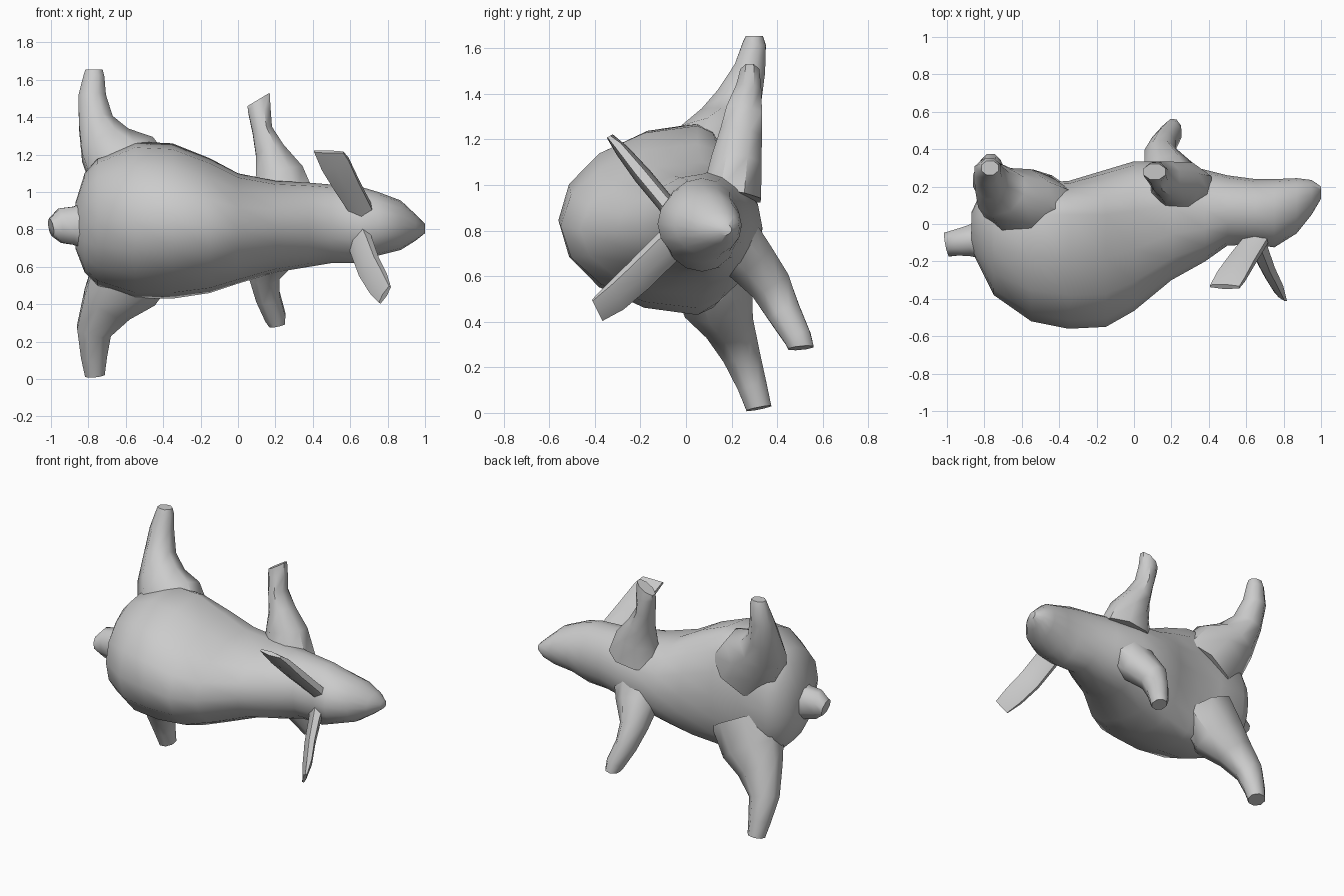
import bpy, bmesh, math
from mathutils import Vector


def loft(name, rings):
    """Skin a list of equal-length point rings and cap both ends."""
    bm = bmesh.new()
    vs = [[bm.verts.new(p) for p in r] for r in rings]
    n = len(vs[0])
    for a, b in zip(vs, vs[1:]):
        for i in range(n):
            j = (i + 1) % n
            bm.faces.new((a[i], a[j], b[j], b[i]))
    bm.faces.new(vs[0])
    bm.faces.new(vs[-1])
    bmesh.ops.recalc_face_normals(bm, faces=bm.faces)
    me = bpy.data.meshes.new(name)
    bm.to_mesh(me)
    bm.free()
    ob = bpy.data.objects.new(name, me)
    bpy.context.collection.objects.link(ob)
    bpy.ops.object.select_all(action='DESELECT')
    ob.select_set(True)
    bpy.context.view_layer.objects.active = ob
    bpy.ops.object.shade_smooth_by_angle(angle=math.radians(50))
    return ob


def limb(name, path, wide, sides=8, end=None):
    """Tube along (x, y, z, half width, half depth); `wide` is the width direction."""
    pts = [Vector(p[:3]) for p in path]
    rings = []
    for k, p in enumerate(path):
        t = (pts[min(k + 1, len(pts) - 1)] - pts[max(k - 1, 0)]).normalized()
        if end and k == len(path) - 1:
            t = Vector(end).normalized()      # angled cut at the tip
        u = Vector(wide)
        u = (u - t * u.dot(t)).normalized()
        v = t.cross(u)
        rings.append([pts[k] + u * p[3] * math.cos(a) + v * p[4] * math.sin(a)
                      for a in (2 * math.pi * (i + .5) / sides for i in range(sides))])
    return loft(name, rings)


# body, neck and head: x, back y, belly y, widest y, low z, high z
stations = [
    (-.87, -.14, .06, -.03, .70, .94), (-.82, -.24, .17, .00, .57, 1.10),
    (-.75, -.38, .21, .02, .50, 1.18), (-.55, -.52, .22, .05, .43, 1.27),
    (-.35, -.56, .23, .05, .43, 1.26), (-.15, -.55, .29, .05, .46, 1.18),
    (.00, -.465, .335, .07, .51, 1.10), (.20, -.30, .335, .10, .57, 1.06),
    (.38, -.20, .29, .08, .60, 1.05), (.50, -.115, .26, .08, .62, 1.04),
    (.65, -.11, .24, .07, .62, 1.03), (.75, -.125, .24, .07, .66, 1.00),
    (.87, -.05, .245, .10, .69, .955), (.95, .05, .235, .15, .74, .88),
    (1.0, .135, .20, .17, .78, .83),
]
body = []
for x, y0, y1, c, z0, z1 in stations:
    ring = []
    for i in range(16):
        a = 2 * math.pi * i / 16
        s = math.cos(a)
        ring.append((x, c + s * (y1 - c if s > 0 else c - y0),
                     (z0 + z1) / 2 + math.sin(a) * (z1 - z0) / 2))
    body.append(ring)
loft("body_and_head", body)

# tail
limb("tail", [(-.78, -.08, .82, .13, .15), (-.88, -.09, .82, .09, .11),
              (-.95, -.10, .82, .075, .10), (-1.0, -.11, .81, .07, .05)], (0, 1, 0))

# hind legs
limb("hind_leg_upper", [
    (-.52, .08, 1.00, .24, .18), (-.62, .12, 1.16, .22, .18),
    (-.71, .17, 1.25, .155, .14), (-.76, .23, 1.37, .10, .11),
    (-.78, .28, 1.51, .08, .075), (-.77, .30, 1.62, .06, .055),
    (-.77, .30, 1.655, .05, .04)], (1, 0, 0), end=(0, 0, 1))
limb("hind_leg_lower", [
    (-.52, .08, .68, .24, .19), (-.61, .13, .51, .21, .17),
    (-.70, .18, .40, .15, .12), (-.77, .24, .26, .10, .09),
    (-.77, .29, .12, .075, .07), (-.765, .32, .02, .057, .06)],
    (1, 0, 0), end=(.1, .2, -1))

# front legs
limb("front_leg_upper", [
    (.24, .20, .95, .19, .14), (.22, .22, 1.10, .14, .12),
    (.17, .24, 1.22, .085, .10), (.13, .255, 1.33, .058, .085),
    (.115, .275, 1.43, .065, .06), (.11, .28, 1.495, .075, .045)],
    (1, 0, 0), end=(-.6, 0, 1))
limb("front_leg_lower", [
    (.20, .20, .76, .19, .14), (.18, .28, .67, .14, .12),
    (.14, .37, .56, .09, .10), (.16, .43, .44, .07, .08),
    (.20, .49, .33, .06, .065), (.21, .505, .285, .045, .06)],
    (1, 0, 0), end=(.2, .1, -1))

# flat ears
limb("ear_upper", [
    (.69, .00, .82, .08, .06), (.65, -.09, .92, .07, .04),
    (.58, -.19, 1.04, .08, .04), (.52, -.28, 1.15, .09, .03),
    (.485, -.335, 1.215, .09, .015)], (1, -.3, .4), sides=6, end=(0, -.6, 1))
limb("ear_lower", [
    (.63, .00, .80, .08, .06), (.66, -.10, .71, .085, .04),
    (.70, -.21, .60, .085, .035), (.75, -.31, .51, .08, .03),
    (.785, -.39, .45, .065, .012)], (.55, -.4, .9), sides=6, end=(.0, -1, -.5))
